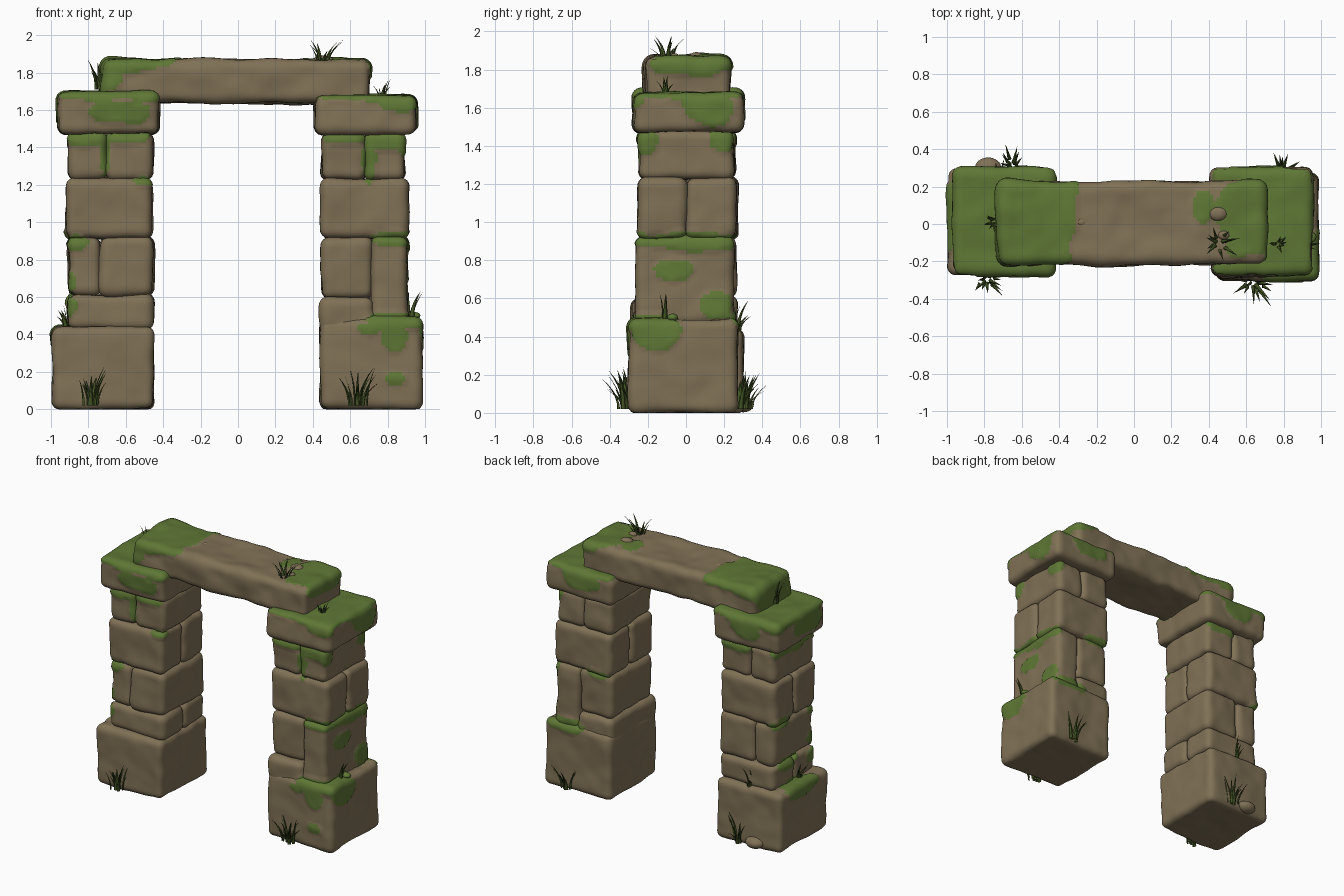
import bpy, math, random
from mathutils import Vector, noise

if "Cube" in bpy.data.objects:
    bpy.data.objects.remove(bpy.data.objects["Cube"])

random.seed(4)


def material(name, rgb):
    m = bpy.data.materials.new(name)
    m.diffuse_color = (*rgb, 1)
    m.use_nodes = True
    m.node_tree.nodes["Principled BSDF"].inputs["Base Color"].default_value = m.diffuse_color
    return m


STONE = material("stone", (0.216, 0.165, 0.093))
MOSS = material("moss", (0.114, 0.185, 0.036))
GRASS = material("grass", (0.056, 0.090, 0.018))


def add_object(name, verts, faces, mats):
    me = bpy.data.meshes.new(name)
    me.from_pydata(verts, [], faces)
    for m in mats:
        me.materials.append(m)
    me.polygons.foreach_set("use_smooth", [True] * len(me.polygons))
    ob = bpy.data.objects.new(name, me)
    bpy.context.collection.objects.link(ob)
    return ob


def mossy(p, blobs):
    """True where a point lies in one of the wobbly moss ellipsoids (centre, radii)."""
    limit = 1 + 0.6 * noise.noise(p * 7)
    return any(((p.x - b[0]) / b[3]) ** 2 + ((p.y - b[1]) / b[4]) ** 2
               + ((p.z - b[2]) / b[5]) ** 2 < limit for b in blobs)


def stone(name, xs, ys, zs, blobs, r=0.045, rough=1.0, step=0.018):
    """Rounded, gently lumpy block; moss patches are slightly raised."""
    lo = Vector((xs[0], ys[0], zs[0]))
    hi = Vector((xs[1], ys[1], zs[1]))
    n = [max(4, round((hi[a] - lo[a]) / step)) for a in range(3)]
    seed = Vector([random.uniform(-50, 50) for _ in range(3)])
    index, verts, faces = {}, [], []

    def vert(key):
        if key not in index:
            p = Vector([lo[a] + (hi[a] - lo[a]) * key[a] / n[a] for a in range(3)])
            q = Vector([min(max(p[a], lo[a] + r), hi[a] - r) for a in range(3)])
            d = (p - q).normalized()
            p = q + d * r
            h = 0.013 * noise.noise(p * 4 + seed) + 0.006 * noise.noise(p * 10 + seed)
            p = p + d * (h * rough + (0.008 if mossy(p, blobs) else 0))
            p.z = max(p.z, 0)
            index[key] = len(verts)
            verts.append(p)
        return index[key]

    for a in range(3):
        b, c = (a + 1) % 3, (a + 2) % 3
        for side in (0, n[a]):
            for i in range(n[b]):
                for j in range(n[c]):
                    quad = []
                    for di, dj in ((0, 0), (1, 0), (1, 1), (0, 1)):
                        k = [0, 0, 0]
                        k[a], k[b], k[c] = side, i + di, j + dj
                        quad.append(vert(tuple(k)))
                    faces.append(quad if side else quad[::-1])
    ob = add_object(name, verts, faces, (STONE, MOSS))
    for poly in ob.data.polygons:
        poly.material_index = int(mossy(poly.center, blobs))


# Moss patches on the two shafts
LM = [(-.80, -.22, 1.45, .12, .08, .04), (-.62, -.22, 1.47, .16, .08, .05),
      (-.71, -.20, 1.36, .03, .06, .12), (-.50, -.22, 1.22, .07, .08, .025),
      (-.87, -.22, .89, .07, .10, .04), (-.91, -.20, .68, .04, .08, .07),
      (-.91, -.20, .55, .05, .08, .05), (-.97, .05, .42, .10, .20, .07),
      (-.92, .10, .60, .06, .14, .05), (-.92, .20, .92, .08, .12, .04),
      (-.90, .05, 1.46, .06, .22, .06), (-.60, .27, 1.45, .14, .06, .05)]
RM = [(.58, -.25, 1.45, .12, .08, .035), (.80, -.25, 1.45, .15, .08, .065),
      (.70, -.25, 1.33, .04, .06, .12), (.90, .20, 1.44, .08, .08, .08),
      (.90, -.22, 1.43, .06, .07, .07), (.84, -.25, .91, .12, .08, .04),
      (.91, .05, .90, .05, .26, .05), (.91, -.08, .75, .05, .11, .06),
      (.91, .15, .56, .05, .08, .08), (.88, -.22, .47, .22, .16, .055),
      (.84, -.30, .39, .07, .06, .09), (.84, -.30, .16, .06, .05, .035),
      (.70, -.28, .43, .07, .07, .035), (.99, -.16, .42, .06, .14, .09),
      (.55, .25, .92, .10, .08, .04), (.80, .26, .48, .15, .08, .05)]

# Left pillar
stone("left_base", (-.995, -.45), (-.27, .30), (0, .44), LM)
stone("left_low_front", (-.91, -.455), (-.23, .02), (.425, .615), LM)
stone("left_low_back", (-.91, -.455), (.02, .27), (.425, .615), LM)
stone("left_mid_outer", (-.905, -.735), (-.22, .26), (.605, .92), LM)
stone("left_mid_inner", (-.74, -.455), (-.23, .26), (.605, .925), LM)
stone("left_wide_front", (-.92, -.46), (-.23, .02), (.915, 1.235), LM)
stone("left_wide_back", (-.92, -.46), (.015, .27), (.915, 1.235), LM)
stone("left_top_outer", (-.905, -.70), (-.22, .26), (1.225, 1.48), LM)
stone("left_top_inner", (-.705, -.455), (-.22, .26), (1.225, 1.48), LM)

# Right pillar, with a stepped base
stone("right_base", (.44, .985), (-.30, .27), (0, .49), RM)
stone("right_base_step", (.44, .725), (-.285, .25), (.36, .60), RM)
stone("right_mid_inner", (.445, .72), (-.25, .24), (.59, .92), RM)
stone("right_mid_outer", (.71, .905), (-.265, .25), (.46, .925), RM)
stone("right_wide_front", (.44, .91), (-.25, .005), (.915, 1.235), RM)
stone("right_wide_back", (.44, .91), (0, .26), (.915, 1.235), RM)
stone("right_top_inner", (.445, .68), (-.25, .25), (1.225, 1.48), RM)
stone("right_top_outer", (.675, .895), (-.25, .25), (1.225, 1.48), RM)

# Capstones with mossy tops
stone("left_cap", (-.965, -.42), (-.275, .30), (1.47, 1.695),
      [(-.70, 0, 1.72, .50, .50, .10), (-.64, -.28, 1.59, .16, .08, .07),
       (-.96, -.05, 1.60, .06, .18, .08), (-.70, .30, 1.62, .12, .08, .09)])
stone("right_cap", (.41, .955), (-.275, .30), (1.47, 1.675),
      [(.70, 0, 1.71, .50, .50, .075), (.95, .12, 1.60, .06, .13, .10),
       (.88, -.27, 1.63, .11, .06, .04), (.66, .30, 1.61, .14, .06, .08)])

# Lintel slab with mossy ends
stone("lintel", (-.725, .71), (-.215, .23), (1.637, 1.867),
      [(-.62, 0, 1.87, .32, .45, .09), (-.72, -.05, 1.78, .13, .30, .10),
       (.64, .02, 1.88, .20, .22, .05), (.71, 0, 1.83, .05, .20, .07),
       (.37, .10, 1.87, .06, .09, .04), (.66, .20, 1.86, .10, .08, .06)], r=0.05, rough=1.3)

# Loose pebbles
for name, c, s in (("ground_pebble", (-.78, .30, .045), .07),
                   ("lintel_pebble_left", (-.28, .01, 1.862), .028),
                   ("lintel_pebble_right", (.45, .055, 1.862), .05),
                   ("lintel_pebble_small", (.48, -.06, 1.868), .03),
                   ("ledge_pebble", (.94, -.07, .50), .035)):
    bpy.ops.mesh.primitive_uv_sphere_add(segments=20, ring_count=12, radius=1, location=c)
    ob = bpy.context.object
    ob.name = name
    ob.scale = (s, s * .8, s * .6)
    ob.data.materials.append(MOSS if name.startswith("ledge") else STONE)
    bpy.ops.object.shade_smooth()


def tuft(name, pos, lean, height, count, spread=0.07):
    """Fan of tapering, bent blades leaning in one direction."""
    verts, faces = [], []
    for i in range(count):
        ang = i * 2.4 + random.uniform(-.4, .4)
        out = Vector((math.cos(ang), math.sin(ang), 0))
        reach = out * spread * random.uniform(.4, 1.1) + Vector((*lean, 0))
        h = height * random.uniform(.5, 1.0) if i else height
        root = Vector(pos) + out * spread * random.uniform(.1, .6)
        side = Vector((-out.y, out.x, 0))
        w = random.uniform(.011, .015)
        start = len(verts)
        for k in range(5):
            t = k / 5
            c = root + reach * t * t + Vector((0, 0, h * t))
            ww = w * (1 - t) ** .7
            verts += [c + side * ww, c + out * ww * .4, c - side * ww, c - out * ww * .4]
        verts.append(root + reach + Vector((0, 0, h)))
        for k in range(4):
            for j in range(4):
                a, b = start + k * 4 + j, start + k * 4 + (j + 1) % 4
                faces.append((a, a + 4, b + 4, b))
        for j in range(4):
            faces.append((start + 16 + j, start + 20, start + 16 + (j + 1) % 4))
    add_object(name, verts, [f[::-1] for f in faces], (GRASS,))


# Grass tufts at the feet, on ledges and on the lintel
tuft("grass_front_left", (-.79, -.30, .02), (0, -.02), .22, 15)
tuft("grass_front_right", (.64, -.315, .02), (.01, -.02), .21, 18, .09)
tuft("grass_back_left", (-.65, .31, .02), (0, .03), .20, 13)
tuft("grass_back_right", (.79, .28, .02), (0, .03), .18, 13)
tuft("grass_ledge_left", (-.92, -.02, .43), (-.04, 0), .12, 4, .03)
tuft("grass_ledge_back", (-.72, .27, .43), (0, .05), .16, 4, .03)
tuft("grass_ledge_right", (.93, -.11, .48), (.05, 0), .15, 3, .02)
tuft("grass_lintel_left", (-.74, .01, 1.71), (-.02, 0), .18, 8, .04)
tuft("grass_lintel_right", (.45, -.10, 1.85), (.01, 0), .13, 10, .075)
tuft("grass_cap_right", (.77, -.11, 1.66), (.01, 0), .11, 7, .04)
